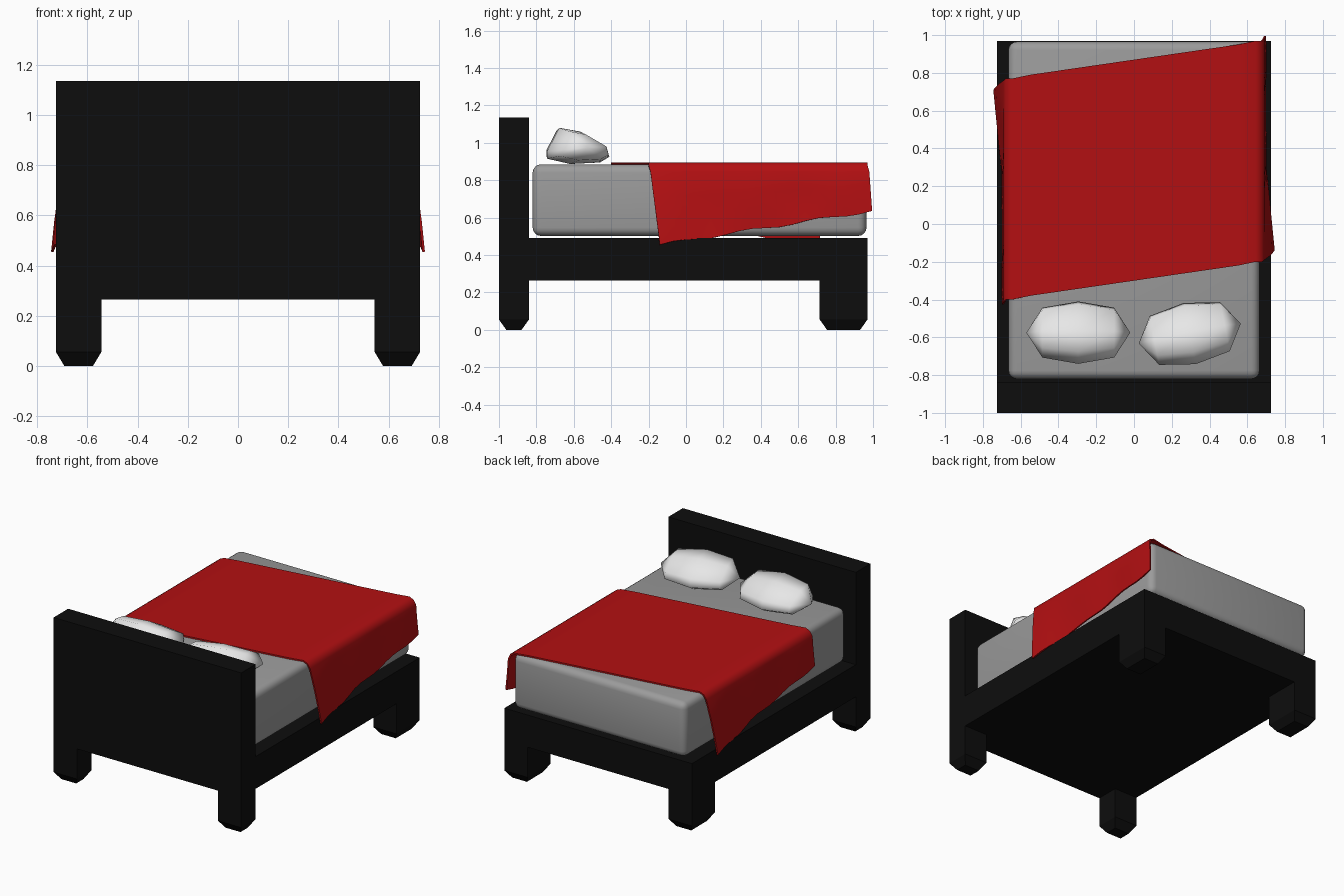
import bpy, bmesh, math
from mathutils import Matrix, Vector

if "Cube" in bpy.data.objects:
    bpy.data.objects.remove(bpy.data.objects["Cube"])


def material(name, rgb):
    m = bpy.data.materials.new(name)
    m.diffuse_color = (*rgb, 1)
    m.use_nodes = True
    m.node_tree.nodes["Principled BSDF"].inputs["Base Color"].default_value = m.diffuse_color
    return m


BLACK = material("black wood", (0.004, 0.004, 0.004))
GREY = material("grey mattress", (0.33, 0.33, 0.33))
WHITE = material("white pillow", (0.8, 0.8, 0.8))
RED = material("red blanket", (0.45, 0.005, 0.006))


def finish(name, bm, mat, smooth=False):
    bmesh.ops.recalc_face_normals(bm, faces=bm.faces[:])
    me = bpy.data.meshes.new(name)
    bm.to_mesh(me)
    bm.free()
    me.materials.append(mat)
    for p in me.polygons:
        p.use_smooth = smooth
    ob = bpy.data.objects.new(name, me)
    bpy.context.collection.objects.link(ob)
    return ob


def box(name, lo, hi, mat, taper=0, bevel=0):
    """Box; taper adds a narrowed foot at the bottom, bevel rounds the edges."""
    bm = bmesh.new()
    lo, hi = Vector(lo), Vector(hi)
    size = hi - lo
    bmesh.ops.create_cube(bm, size=1, matrix=Matrix.Translation((lo + hi) / 2)
                          @ Matrix.Diagonal((*size, 1)))
    if taper:
        bmesh.ops.bisect_plane(bm, geom=bm.verts[:] + bm.edges[:] + bm.faces[:],
                               plane_co=(0, 0, lo.z + 0.055), plane_no=(0, 0, 1))
        mid = (lo + hi) / 2
        for v in bm.verts:
            if v.co.z < lo.z + 0.01:
                v.co.x -= math.copysign(taper, v.co.x - mid.x)
                v.co.y -= math.copysign(taper + 0.006, v.co.y - mid.y)
    ob = finish(name, bm, mat, bevel > 0)
    if bevel:
        b = ob.modifiers.new("round", 'BEVEL')
        b.width, b.segments = bevel, 4
    return ob


# Frame, headboard and legs
box("bed_base", (-0.725, -0.84, 0.265), (0.725, 0.97, 0.49), BLACK)
box("headboard", (-0.725, -1, 0.265), (0.725, -0.84, 1.135), BLACK)
for side, x in (("left", -0.725), ("right", 0.545)):
    box("head_leg_" + side, (x, -1, 0), (x + 0.18, -0.84, 0.265), BLACK, taper=0.033)
    box("foot_leg_" + side, (x, 0.715, 0), (x + 0.18, 0.97, 0.265), BLACK, taper=0.033)

# Mattress
box("mattress", (-0.665, -0.82, 0.502), (0.665, 0.965, 0.885), GREY, bevel=0.045)

# Pillows: side profile (y, z) lofted along x, closed to a point at each end
PROFILE = [(-0.165, -0.035), (-0.165, -0.065+0.035), (-0.10, 0.095), (0.01, 0.075),
           (0.15, -0.005), (0.165, -0.06), (0.115, -0.09), (-0.04, -0.098)]
PROFILE[0] = (-0.165, -0.07)


def pillow(name, x, y, turn):
    bm = bmesh.new()
    rings = []
    for px, s in ((-0.19, 0.8), (0, 1), (0.19, 0.8)):
        rings.append([bm.verts.new((px, a * s, b * s)) for a, b in PROFILE])
    tips = [bm.verts.new((t, 0, -0.01)) for t in (-0.275, 0.275)]
    n = len(PROFILE)
    for i in range(n):
        j = (i + 1) % n
        for r, q in zip(rings, rings[1:]):
            bm.faces.new((r[i], r[j], q[j], q[i]))
        bm.faces.new((rings[0][j], rings[0][i], tips[0]))
        bm.faces.new((rings[2][i], rings[2][j], tips[1]))
    ob = finish(name, bm, WHITE, True)
    ob.location = (x, y, 0.985)
    ob.rotation_euler.z = turn


pillow("pillow_left", -0.295, -0.575, 0)
pillow("pillow_right", 0.295, -0.58, math.radians(11))


# Blanket: skewed sheet, each long side hangs down; left is the right turned by 180 degrees
def right_side(v):
    top_y, low_y = -0.2 + 1.17 * v, -0.14 + 1.135 * v
    low = Vector((0.74 - 0.045 * min(1, v / 0.4), low_y,
                  0.455 + 0.18 * v + 0.008 * math.sin(v * 19)))
    shoulder = Vector((0.686, top_y + 0.01, 0.845))
    pts = [Vector((0.55, top_y - 0.02, 0.891)), Vector((0.645, top_y, 0.891)),
           Vector((0.675, top_y, 0.878)), shoulder]
    for t in (0.35, 0.7, 1):
        p = shoulder.lerp(low, t)
        p.x += 0.006 * math.sin(v * 15 + 1) * t * (1 - t) * 4
        pts.append(p)
    return pts


ROWS = 16
bm = bmesh.new()
grid = []
for k in range(ROWS + 1):
    v = k / ROWS
    right = right_side(v)
    left = [Vector((-p.x, 0.57 - p.y, p.z)) for p in right_side(1 - v)]
    grid.append([bm.verts.new(p) for p in left[::-1] + right])
for r, q in zip(grid, grid[1:]):
    for i in range(len(r) - 1):
        bm.faces.new((r[i], r[i + 1], q[i + 1], q[i]))
blanket = finish("blanket", bm, RED, True)
s = blanket.modifiers.new("thickness", 'SOLIDIFY')
s.thickness, s.offset = 0.01, 0

# Keep hard edges crisp on the smooth parts
for name in ("mattress", "blanket"):
    ob = bpy.data.objects[name]
    bpy.ops.object.select_all(action='DESELECT')
    ob.select_set(True)
    bpy.context.view_layer.objects.active = ob
    bpy.ops.object.convert(target='MESH')
    bpy.ops.object.shade_smooth_by_angle(angle=math.radians(50))
